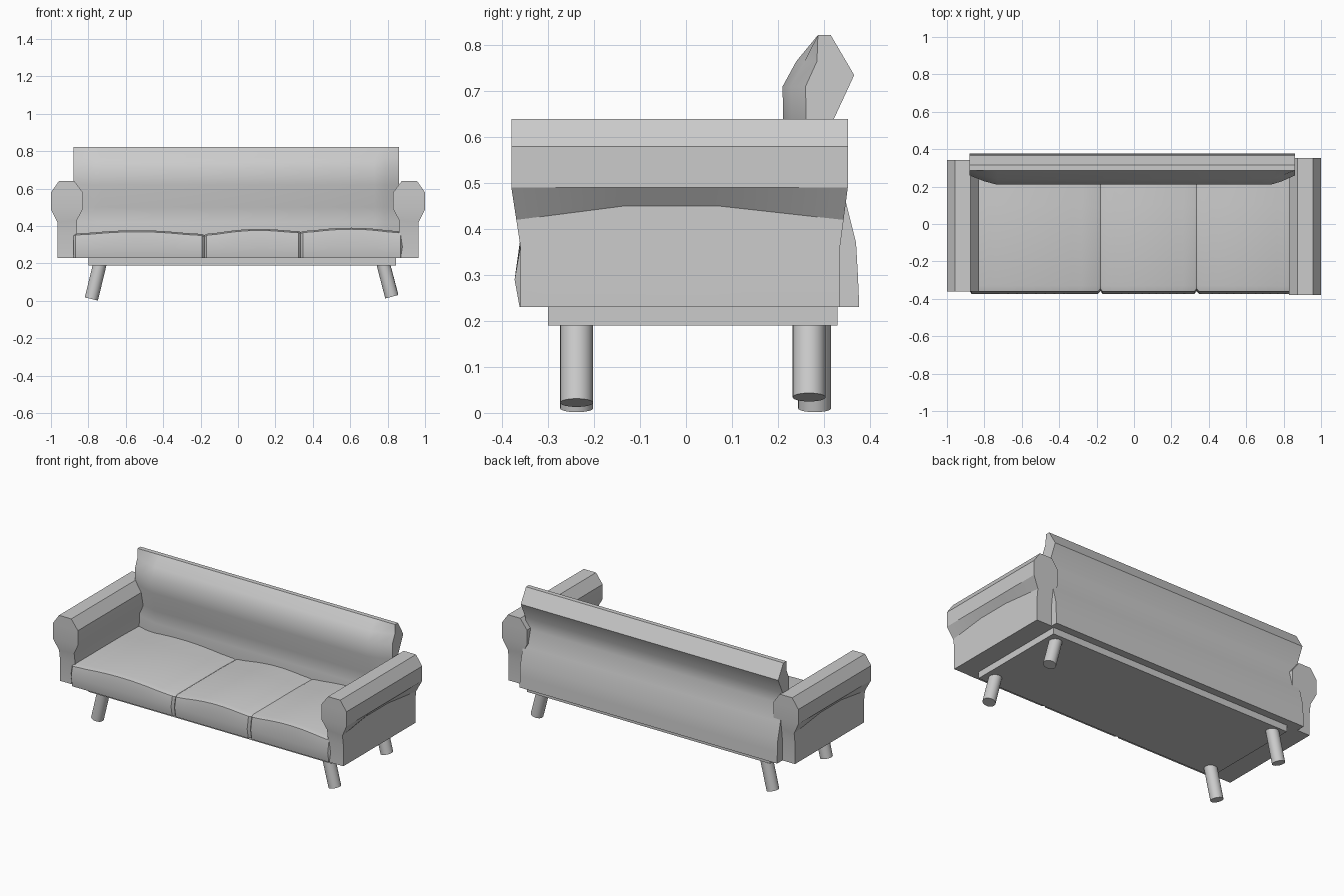
import bpy, bmesh
from math import sin, pi, radians
from mathutils import Vector

if "Cube" in bpy.data.objects:
    bpy.data.objects.remove(bpy.data.objects["Cube"])


def loft(name, sections, angle=30):
    """Skin matching closed sections; ends are capped with strips of quads."""
    bm = bmesh.new()
    rings = [[bm.verts.new(p) for p in s] for s in sections]
    n = len(rings[0])
    for a, b in zip(rings, rings[1:]):
        for i in range(n):
            j = (i + 1) % n
            bm.faces.new((a[i], a[j], b[j], b[i]))
    for r in (rings[0], rings[-1]):
        for i in range(n // 2 - 1):
            bm.faces.new((r[i], r[i + 1], r[n - 2 - i], r[n - 1 - i]))
    bmesh.ops.recalc_face_normals(bm, faces=bm.faces)
    me = bpy.data.meshes.new(name)
    bm.to_mesh(me)
    bm.free()
    ob = bpy.data.objects.new(name, me)
    bpy.context.collection.objects.link(ob)
    smooth(ob, angle)
    return ob


def smooth(ob, angle=30):
    bpy.ops.object.select_all(action='DESELECT')
    ob.select_set(True)
    bpy.context.view_layer.objects.active = ob
    bpy.ops.object.shade_smooth_by_angle(angle=radians(angle))


# Rolled arms: profile in x/z, ends flaring with height, outer side pinched midway
ARM = [(.965, .23), (.965, .36), (.965, .42), (1.0, .49), (1.0, .58), (.958, .64),
       (.875, .64), (.83, .58), (.83, .49), (.862, .43), (.862, .36), (.862, .23)]


def arm(name, side, front, back):
    def flare(z):
        return .02 * min(1, max(0, (z - .36) / .13))
    rows = []
    for t, pinch in ((0, 0), (.33, 1), (.62, 1), (1, 0)):
        row = []
        for i, (x, z) in enumerate(ARM):
            if i == 2 and pinch:
                x, z = .963, .45
            y0, y1 = front - flare(z), back + flare(z) * .85
            row.append((side * x, y0 + (y1 - y0) * t, z))
        rows.append(row)
    loft(name, rows)


arm("right_arm", 1, -.36, .335)
arm("left_arm", -1, -.342, .325)

# Seat cushions: domed tops, bulged fronts, small notch at each seam
CUSHIONS = [(-.88, -.18, .355, .352), (-.18, .335, .352, .368), (.335, .88, .368, .366)]
for k, (x0, x1, z0, z1) in enumerate(CUSHIONS):
    rows = []
    steps = 14
    for i in range(steps + 1):
        t = i / steps
        zt = z0 + (z1 - z0) * t + .024 * sin(pi * t)
        notch = .014 if i in (0, steps) else 0
        x = x0 + (x1 - x0) * t
        if i == 1:
            x = x0 + .012
        if i == steps - 1:
            x = x1 - .012
        rows.append([(x, y, z) for y, z in (
            (-.362 + notch, .23), (-.373 + notch, .29), (-.36 + notch, zt - .008),
            (-.33, zt), (.1, zt), (.29, zt - .005), (.3, .29), (.3, .23))])
    loft(f"seat_cushion_{k + 1}", rows, 40)

# Backrest: front points first (bottom to top), then back points (top to bottom)
FRONT = [(.26, .23), (.23, .35), (.245, .42), (.238, .5), (.212, .62), (.21, .71), (.24, .765), (.287, .822)]
BACK = [(.315, .822), (.366, .735), (.322, .64), (.318, .57), (.345, .47), (.37, .37), (.374, .3), (.377, .23)]
rows = []
for x, inset in ((-.88, .05), (-.8, .018), (-.73, 0), (.73, 0), (.79, .018), (.862, .05)):
    rows.append([(x, max(y, min(y + inset, .285)), z) for y, z in FRONT]
                + [(x, y, z) for y, z in BACK])
loft("backrest", rows, 35)

# Plinth under the seat
bpy.ops.mesh.primitive_cube_add(size=1, location=(.022, .015, .212))
plinth = bpy.context.object
plinth.name = "base_plinth"
plinth.scale = (1.645, .63, .044)

# Splayed round legs
LEGS = {"front_left_leg": ((-.738, -.238, .2), (-.784, -.238, .01)),
        "back_left_leg": ((-.738, .28, .2), (-.784, .28, .01)),
        "front_right_leg": ((.776, -.238, .2), (.822, -.238, .022)),
        "back_right_leg": ((.776, .268, .2), (.82, .268, .034))}
for name, (top, foot) in LEGS.items():
    top, foot = Vector(top), Vector(foot)
    axis = top - foot
    bpy.ops.mesh.primitive_cylinder_add(vertices=24, radius=.036, depth=axis.length,
                                        location=(top + foot) / 2)
    leg = bpy.context.object
    leg.name = name
    leg.rotation_euler = axis.to_track_quat('Z', 'Y').to_euler()
    smooth(leg)
